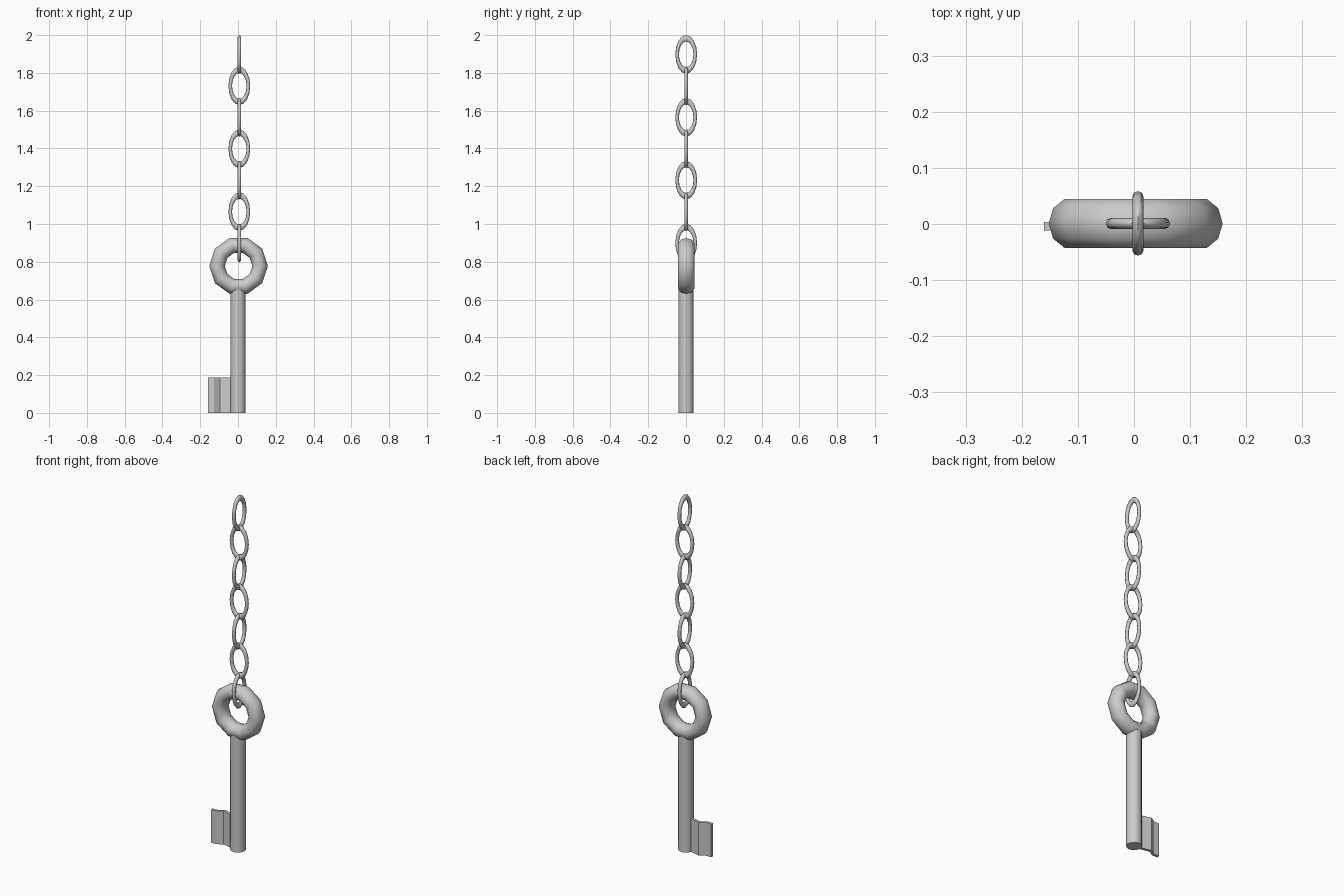
import bpy, bmesh
from math import cos, sin, pi

if "Cube" in bpy.data.objects:
    bpy.data.objects.remove(bpy.data.objects["Cube"])


def finish(name, bm, angle=None):
    bmesh.ops.recalc_face_normals(bm, faces=bm.faces[:])
    mesh = bpy.data.meshes.new(name)
    bm.to_mesh(mesh)
    bm.free()
    obj = bpy.data.objects.new(name, mesh)
    bpy.context.collection.objects.link(obj)
    if angle:
        bpy.ops.object.select_all(action='DESELECT')
        obj.select_set(True)
        bpy.context.view_layer.objects.active = obj
        bpy.ops.object.shade_smooth_by_angle(angle=angle)
    return obj


def upright_ring(name, loc, major, minor, depth, n, m, stretch=1.0, turned=False):
    """Torus standing in the xz plane (yz when turned), stretched along z."""
    bm = bmesh.new()
    rows = []
    for i in range(n):
        a = 2 * pi * i / n
        row = []
        for j in range(m):
            b = 2 * pi * j / m
            r = major + minor * cos(b)
            u, v, w = r * cos(a), depth * sin(b), r * sin(a) * stretch
            x, y = (-v, u) if turned else (u, v)
            row.append(bm.verts.new((x + loc[0], y + loc[1], w + loc[2])))
        rows.append(row)
    for i in range(n):
        p, q = rows[i], rows[(i + 1) % n]
        for j in range(m):
            k = (j + 1) % m
            bm.faces.new((p[j], q[j], q[k], p[k]))
    return finish(name, bm, pi / 3)


def prism(name, outline, height, angle=None):
    bm = bmesh.new()
    base = bm.faces.new([bm.verts.new((x, y, 0)) for x, y in outline])
    top = bmesh.ops.extrude_face_region(bm, geom=[base], use_keep_orig=True)
    verts = [g for g in top['geom'] if isinstance(g, bmesh.types.BMVert)]
    bmesh.ops.translate(bm, verts=verts, vec=(0, 0, height))
    return finish(name, bm, angle)


# Key handle ring
upright_ring("key_bow", (0.003, 0.001, 0.778), 0.114, 0.041, 0.046, 10, 10)

# Key shaft
prism("key_shaft", [(0.04 * cos(2 * pi * i / 12), 0.04 * sin(2 * pi * i / 12))
                    for i in range(12)], 0.655, pi / 4)

# Jogged key bit
path = [(-0.03, 0.0), (-0.095, 0.016), (-0.127, -0.004), (-0.16, -0.004)]
t = 0.008
prism("key_bit", [(x, y - t) for x, y in path] + [(x, y + t) for x, y in reversed(path)], 0.187)

# Chain links, alternately turned
for i in range(7):
    upright_ring(f"chain_link_{i + 1}", (0.007, 0.001, 1.898 - 0.1665 * i),
                 0.048, 0.0095, 0.01, 16, 8, 1.775, turned=(i % 2 == 0))
